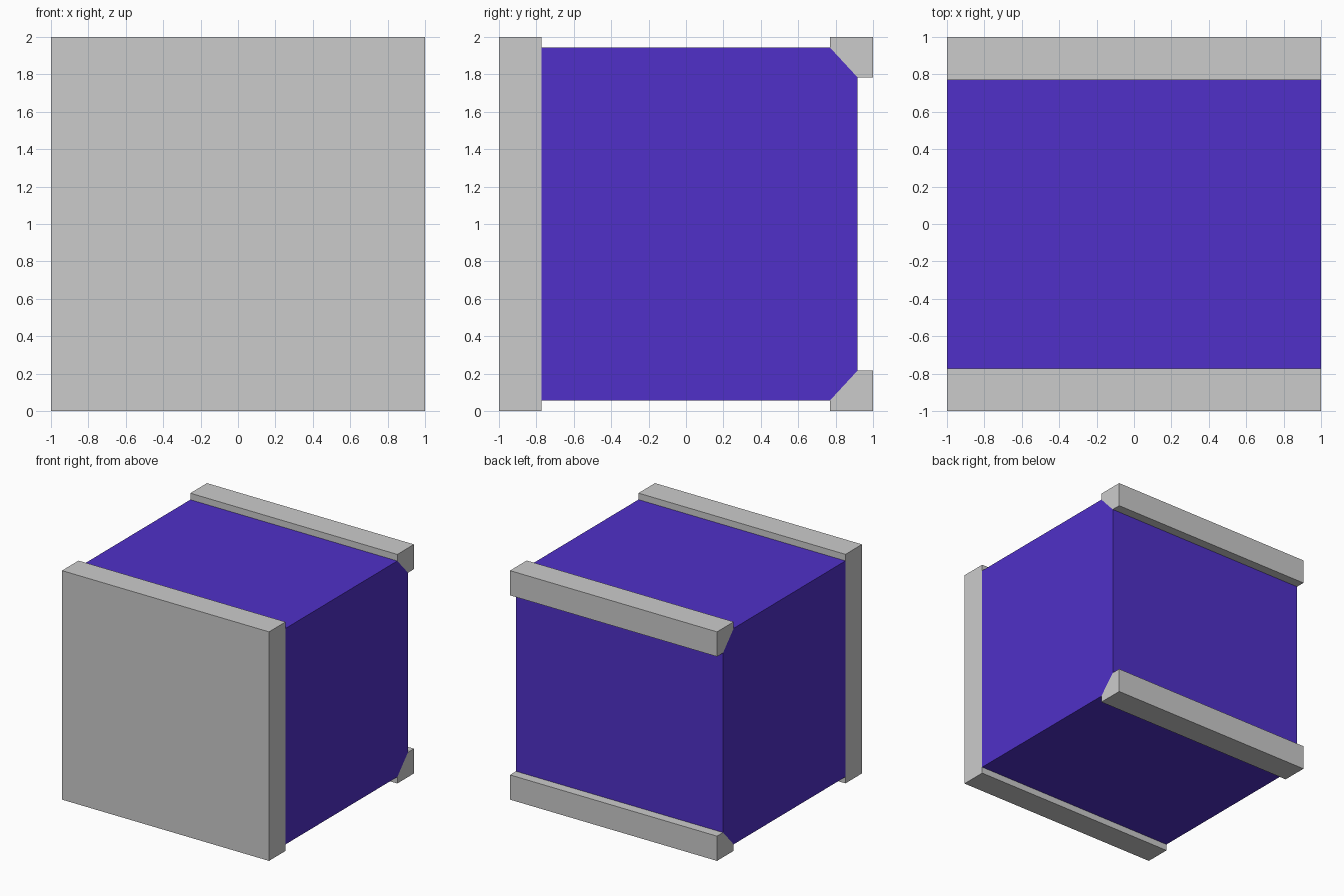
import bpy, bmesh

if "Cube" in bpy.data.objects:
    bpy.data.objects.remove(bpy.data.objects["Cube"])

HALF_WIDTH = 1.0
MID_Z = 1.0


def extrude_profile(name, profile, material=None):
    """Extrude a (y, z) outline across the full width along x."""
    bm = bmesh.new()
    face = bm.faces.new([bm.verts.new((-HALF_WIDTH, y, z)) for y, z in profile])
    result = bmesh.ops.extrude_face_region(bm, geom=[face])
    moved = [g for g in result["geom"] if isinstance(g, bmesh.types.BMVert)]
    bmesh.ops.translate(bm, verts=moved, vec=(2 * HALF_WIDTH, 0, 0))
    bmesh.ops.recalc_face_normals(bm, faces=bm.faces)
    mesh = bpy.data.meshes.new(name)
    bm.to_mesh(mesh)
    bm.free()
    obj = bpy.data.objects.new(name, mesh)
    bpy.context.collection.objects.link(obj)
    if material:
        mesh.materials.append(material)
    return obj


purple = bpy.data.materials.new("purple")
purple.diffuse_color = (0.08, 0.03, 0.58, 1)
purple.use_nodes = True
purple.node_tree.nodes["Principled BSDF"].inputs["Base Color"].default_value = purple.diffuse_color

# Front panel covering the whole front
extrude_profile("front_panel", [(-1, 0), (-0.772, 0), (-0.772, 2), (-1, 2)])

# Main body with its two back edges chamfered to seat the rails
extrude_profile("body", [(-0.772, 0.057), (0.77, 0.057), (0.917, 0.216),
                         (0.917, 1.784), (0.77, 1.943), (-0.772, 1.943)], purple)

# Back corner rails, the lower one mirrored from the upper
rail = [(0.77, 2), (0.77, 1.943), (0.917, 1.784), (1, 1.784), (1, 2)]
extrude_profile("upper_back_rail", rail)
extrude_profile("lower_back_rail", [(y, 2 * MID_Z - z) for y, z in rail])
